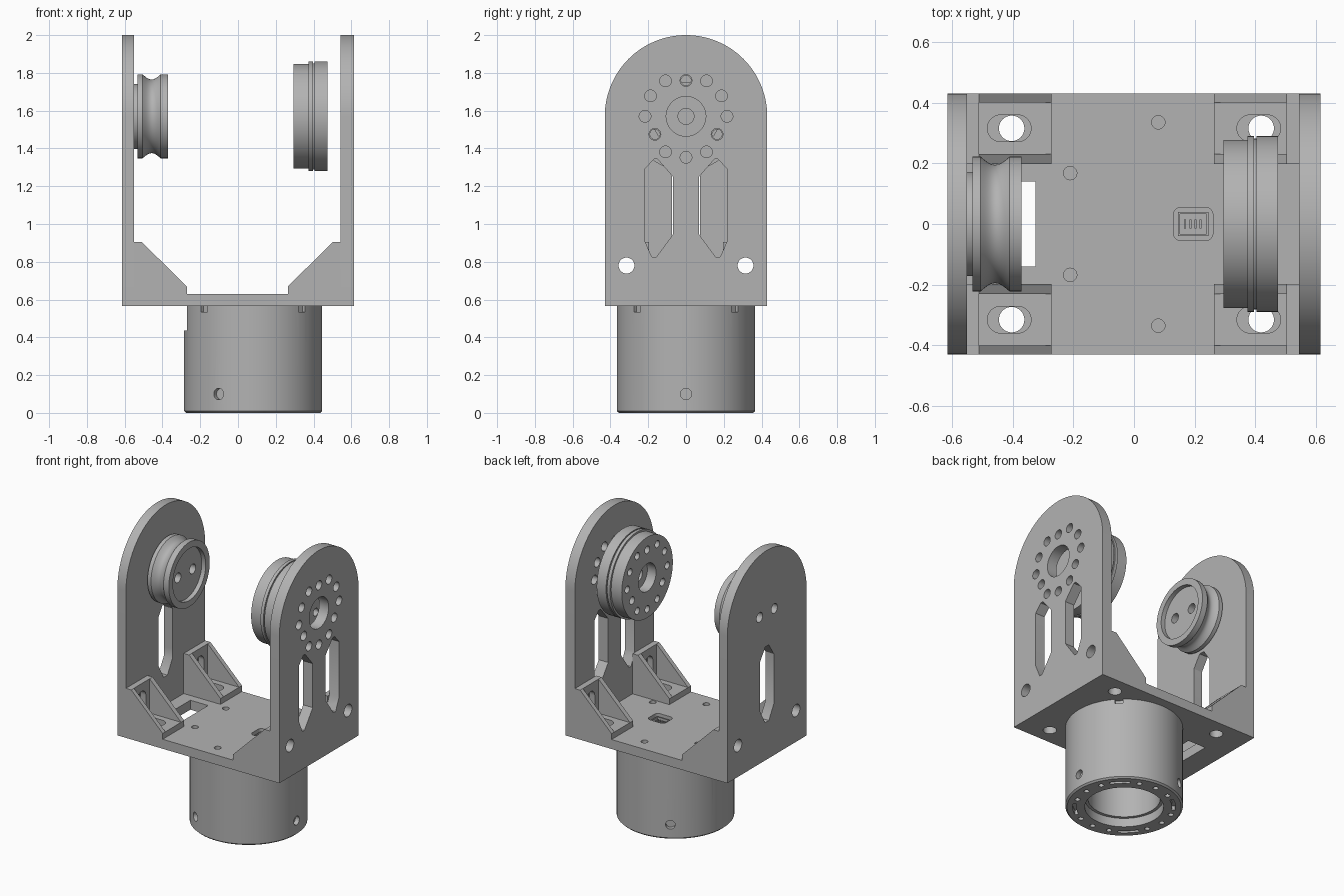
import bpy, bmesh
from math import sin, cos, pi, radians
from mathutils import Matrix, Vector

if "Cube" in bpy.data.objects:
    bpy.data.objects.remove(bpy.data.objects["Cube"])

grey = bpy.data.materials.new("machined_grey")
grey.use_nodes = True
COLOUR = (0.45, 0.45, 0.45, 1)
grey.diffuse_color = COLOUR
grey.node_tree.nodes["Principled BSDF"].inputs["Base Color"].default_value = COLOUR

PIVOT = 1.57          # height of the joint axis
HUB = 0.08            # x of the round housing


def place(axis, u, v, h):
    return Vector({"x": (h, u, v), "y": (u, h, v), "z": (u, v, h)}[axis])


# 2D outlines
def arc(u, v, r, a0, a1, n):
    return [(u + r * cos(radians(a0 + (a1 - a0) * i / n)),
             v + r * sin(radians(a0 + (a1 - a0) * i / n))) for i in range(n + 1)]


def circle(u, v, r, n=32):
    return arc(u, v, r, 0, 360, n)[:-1]


def rect(u0, u1, v0, v1):
    return [(u0, v0), (u1, v0), (u1, v1), (u0, v1)]


def slot(u, v, r, half, upright=False):
    if upright:
        return arc(u, v + half, r, 0, 180, 16) + arc(u, v - half, r, 180, 360, 16)
    return arc(u + half, v, r, -90, 90, 16) + arc(u - half, v, r, 90, 270, 16)


def ring_points(r, angles, u=0, v=0):
    return [(u + r * cos(radians(a)), v + r * sin(radians(a))) for a in angles]


# Solids
def add_prism(bm, pts, axis, a, b, matrix=None):
    lo, hi = ([bm.verts.new((matrix or Matrix()) @ place(axis, u, v, h)) for u, v in pts]
              for h in (a, b))
    faces = [bm.faces.new(lo), bm.faces.new(hi)]
    for i in range(len(pts)):
        j = (i + 1) % len(pts)
        faces.append(bm.faces.new((lo[i], lo[j], hi[j], hi[i])))
    bmesh.ops.recalc_face_normals(bm, faces=faces)


def to_object(bm, name):
    mesh = bpy.data.meshes.new(name)
    bm.to_mesh(mesh)
    bm.free()
    obj = bpy.data.objects.new(name, mesh)
    bpy.context.collection.objects.link(obj)
    mesh.materials.append(grey)
    return obj


def finish(obj, cuts=()):
    bpy.ops.object.select_all(action="DESELECT")
    bpy.context.view_layer.objects.active = obj
    obj.select_set(True)
    if cuts:
        bm = bmesh.new()
        for cut in cuts:
            add_prism(bm, *cut)
        cutter = to_object(bm, "cutter")
        cutter.hide_render = True
        mod = obj.modifiers.new("cut", "BOOLEAN")
        mod.operation, mod.solver, mod.object = "DIFFERENCE", "EXACT", cutter
        bpy.ops.object.modifier_apply(modifier=mod.name)
        bpy.data.objects.remove(cutter)
    bpy.ops.object.shade_smooth_by_angle(angle=radians(30))
    return obj


def solid(name, prisms, cuts=()):
    bm = bmesh.new()
    for p in prisms:
        add_prism(bm, *p)
    return finish(to_object(bm, name), cuts)


def lathe(name, profile, axis, u, v, cuts=(), n=96):
    bm = bmesh.new()
    rings = [[bm.verts.new(place(axis, u + r * cos(2 * pi * i / n), v + r * sin(2 * pi * i / n), h))
              for r, h in profile] for i in range(n)]
    m = len(profile)
    for i in range(n):
        p, q = rings[i], rings[(i + 1) % n]
        for k in range(m):
            bm.faces.new((p[k], p[(k + 1) % m], q[(k + 1) % m], q[k]))
    bmesh.ops.remove_doubles(bm, verts=bm.verts, dist=1e-5)
    bmesh.ops.recalc_face_normals(bm, faces=bm.faces)
    return finish(to_object(bm, name), cuts)


# Side plates with round tops
plate = [(-0.43, 0.565), (0.43, 0.565)] + arc(0, PIVOT, 0.43, 0, 180, 64)
bolts = [circle(s * 0.315, 0.78, 0.042) for s in (-1, 1)]
outer_ring = ring_points(0.217, (0, 30, 60, 120, 150, 180, 240, 270, 300), 0, PIVOT)
inner_ring = ring_points(0.19, (90, 210, 330), 0, PIVOT)
window = [(0.068, 0.946), (0.158, 0.824), (0.18, 0.824), (0.218, 0.91),
          (0.218, 1.29), (0.17, 1.343), (0.15, 1.343), (0.068, 1.248)]
windows = [window, [(-u, v) for u, v in reversed(window)]]
holes = [circle(u, v, 0.031) for u, v in outer_ring + inner_ring]
solid("left_side_plate", [(plate, "x", 0.543, 0.615)],
      [(c, "x", 0.5, 0.7) for c in bolts + windows + holes + [circle(0, PIVOT, 0.105, 48)]])

centre_window = [(-0.075, 0.92), (-0.02, 0.824), (0.02, 0.824), (0.075, 0.92),
                 (0.075, 1.26), (0.02, 1.343), (-0.02, 1.343), (-0.075, 1.26)]
pin_holes = [circle(s * 0.08, PIVOT, 0.033) for s in (-1, 1)]
solid("right_side_plate", [(plate, "x", -0.615, -0.55)],
      [(c, "x", -0.7, -0.5) for c in bolts + pin_holes + [centre_window]])

# Floor plate between the sides
screws = [circle(u, v, 0.022, 24) for u, v in ring_points(0.335, (30, 90, 150, 210, 270, 330), HUB)]
socket = [p for u, v, a in ((0.235, 0.03, 0), (0.155, 0.03, 90), (0.155, -0.03, 180), (0.235, -0.03, 270))
          for p in arc(u, v, 0.025, a, a + 90, 6)]
floor_cuts = screws + [socket, rect(-0.46, -0.325, -0.14, 0.14)]
floor_cuts += [circle(x, s * 0.315, 0.042) for x in (-0.403, 0.419) for s in (-1, 1)]
solid("floor_plate", [(rect(-0.55, 0.543, -0.43, 0.43), "z", 0.565, 0.63)],
      [(c, "z", 0.5, 0.7) for c in floor_cuts])

# Corner gussets: slotted angle pad between two triangular ribs
for side, sx, wall in (("left", 1, 0.543), ("right", -1, 0.55)):
    foot, face = wall - 0.279, wall - 0.04
    rib = [(sx * x, z) for x, z in ((wall, 0.63), (foot, 0.63), (foot, 0.67), (face, 0.905), (wall, 0.905))]
    pad = [(sx * x, z) for x, z in ((wall, 0.63), (foot, 0.63), (foot, 0.67), (face, 0.67),
                                    (face, 0.905), (wall, 0.905))]
    for end, sy in (("front", -1), ("back", 1)):
        solid(f"{side}_{end}_gusset_ribs",
              [(rib, "y", sy * 0.40, sy * 0.43), (rib, "y", sy * 0.197, sy * 0.23)])
        solid(f"{side}_{end}_gusset_pad", [(pad, "y", sy * 0.23, sy * 0.40)],
              [(slot(sx * 0.411, sy * 0.315, 0.044, 0.028), "z", 0.6, 0.69),
               (slot(sy * 0.315, 0.78, 0.044, 0.028, True), "x", sx * (face - 0.02), sx * (wall + 0.02))])

# Grooved pulley on the right plate
groove = [(0.222 - 0.027 * sin(pi * i / 12), -0.505 + 0.095 * i / 12) for i in range(13)]
pulley = [(0, -0.55), (0.172, -0.55), (0.172, -0.532), (0.222, -0.532)] + groove + \
         [(0.222, -0.37), (0.178, -0.37), (0.178, -0.40), (0, -0.40)]
lathe("grooved_pulley", pulley, "x", 0, PIVOT, [(c, "x", -0.6, -0.35) for c in pin_holes])

# Drive hub facing the left plate
hub = [(0.042, 0.475), (0.29, 0.475), (0.29, 0.404), (0.281, 0.404), (0.281, 0.396), (0.29, 0.396),
       (0.29, 0.374), (0.277, 0.374), (0.277, 0.294), (0.095, 0.294), (0.095, 0.36), (0.042, 0.36)]
hub_cuts = [(circle(u, v, 0.024, 24), "x", 0.25, 0.38) for u, v in outer_ring]
hub_cuts += [(circle(u, v, 0.026, 24), "x", 0.25, 0.5) for u, v in inner_ring]
lathe("drive_hub", hub, "x", 0, PIVOT, hub_cuts)

# Round housing underneath
body = [(0.355, 0), (0.366, 0.01), (0.366, 0.565), (0, 0.565), (0, 0.3), (0.225, 0.3),
        (0.225, 0.06), (0.245, 0.06), (0.245, 0)]


def turned(a):
    return Matrix.Translation((HUB, 0, 0)) @ Matrix.Rotation(radians(a), 4, "Z")


cuts = [(rect(-0.4, -0.27, -0.3, 0.3), "z", 0.435, 0.6)]
cuts += [(circle(0, 0.1, 0.03), "x", 0.335, 0.4, turned(a)) for a in (0, 120, 240)]
cuts += [(rect(-0.025, 0.025, 0.535, 0.6), "x", 0.345, 0.4, turned(a)) for a in (45, 135, 225, 315)]
cuts += [(c, "z", 0.5, 0.6) for c in screws]
cuts += [(circle(u, v, 0.017, 20), "z", -0.02, 0.04)
         for u, v in ring_points(0.305, [a + s for a in (0, 90, 180, 270) for s in (-22, 0, 22)], HUB)]
cuts += [(arc(0, 0, 0.32, -12, 12, 8) + arc(0, 0, 0.297, 12, -12, 8), "z", -0.02, 0.03, turned(a))
         for a in (45, 135, 225, 315)]
lathe("round_housing", body, "z", HUB, 0, cuts)

# Cable connector in the floor socket
solid("cable_connector", [(rect(0.145, 0.245, -0.04, 0.04), "z", 0.565, 0.615)],
      [(rect(0.152, 0.238, -0.033, 0.033), "z", 0.58, 0.65)])
solid("connector_pins", [(rect(x, x + 0.007, -0.015, 0.015), "z", 0.578, 0.61)
                         for x in (0.165, 0.182, 0.199, 0.216)])
